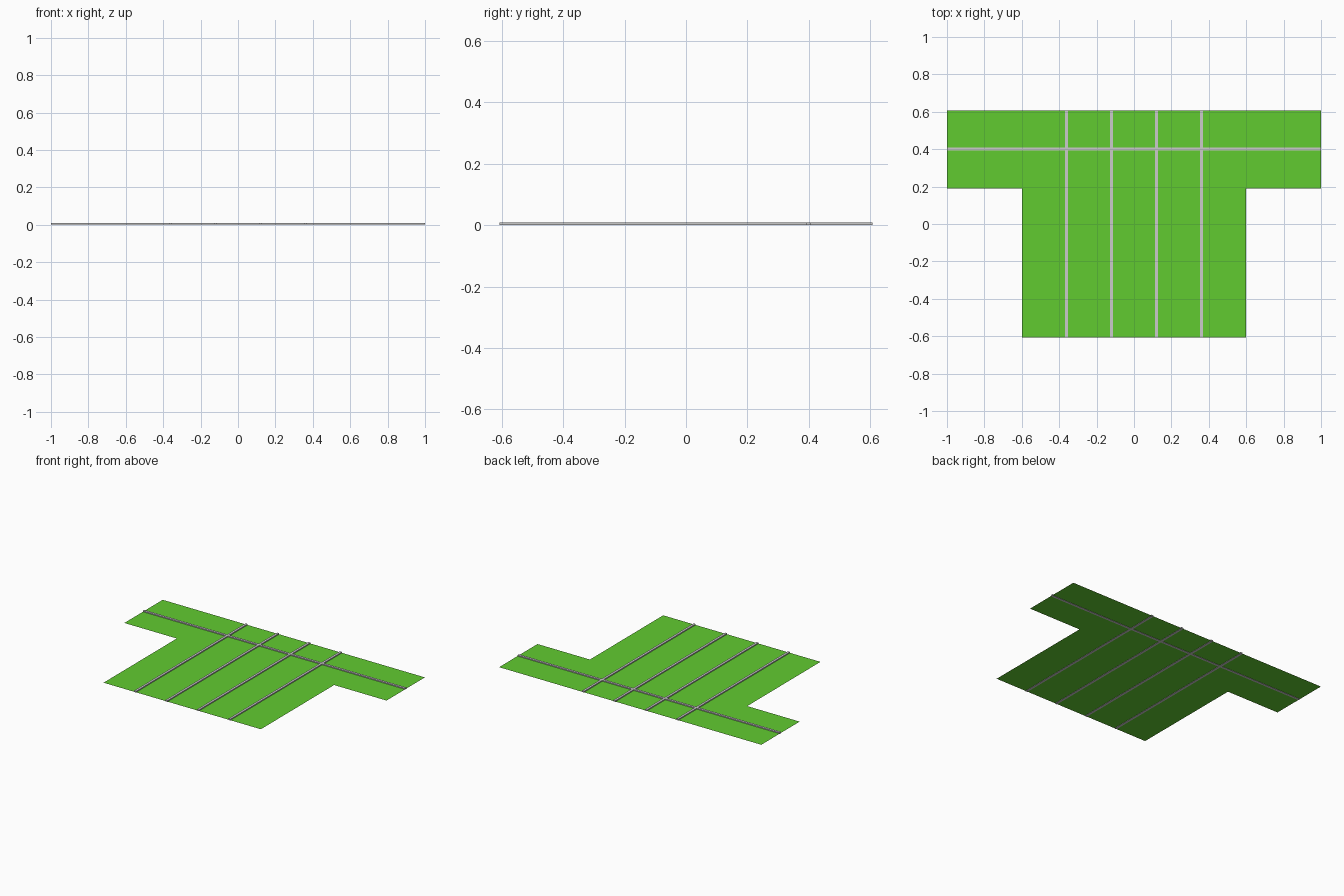
import bpy, bmesh

if "Cube" in bpy.data.objects:
    bpy.data.objects.remove(bpy.data.objects["Cube"])

HX, HY = 1.0, 0.608      # half extents
STEM, ARM_Y = 0.6, 0.19  # stem half width, lower edge of the arms
W, H = 0.008, 0.009      # strip half width and height
SHEET_Z = 0.002


def make_object(name, bm, color=None):
    mesh = bpy.data.meshes.new(name)
    bm.to_mesh(mesh)
    bm.free()
    obj = bpy.data.objects.new(name, mesh)
    bpy.context.collection.objects.link(obj)
    if color:
        mat = bpy.data.materials.new(name + "_colour")
        mat.diffuse_color = color
        mat.use_nodes = True
        mat.node_tree.nodes["Principled BSDF"].inputs["Base Color"].default_value = mat.diffuse_color
        mesh.materials.append(mat)
    return obj


# T-shaped green sheet
outline = [(-STEM, -HY), (STEM, -HY), (STEM, ARM_Y), (HX, ARM_Y),
           (HX, HY), (-HX, HY), (-HX, ARM_Y), (-STEM, ARM_Y)]
bm = bmesh.new()
bm.faces.new([bm.verts.new((x, y, SHEET_Z)) for x, y in outline])
make_object("grass_sheet", bm, (0.12, 0.6, 0.03, 1))

# Lattice of grey strips: four lengthwise, one across, joined at the crossings
strip_x = [-0.36, -0.12, 0.12, 0.36]
cross_y = 0.4
xs = [-HX] + [x + s for x in strip_x for s in (-W, W)] + [HX]
ys = [-HY, cross_y - W, cross_y + W, HY]
bm = bmesh.new()
for i in range(len(xs) - 1):
    for j in range(len(ys) - 1):
        if i % 2 == 1 or j == 1:
            corners = [(xs[i], ys[j]), (xs[i + 1], ys[j]),
                       (xs[i + 1], ys[j + 1]), (xs[i], ys[j + 1])]
            bm.faces.new([bm.verts.new((x, y, 0)) for x, y in corners])
bmesh.ops.remove_doubles(bm, verts=bm.verts[:], dist=1e-5)
base = bm.faces[:]
top = bmesh.ops.extrude_face_region(bm, geom=base, use_keep_orig=True)["geom"]
bmesh.ops.translate(bm, vec=(0, 0, H),
                    verts=[v for v in top if isinstance(v, bmesh.types.BMVert)])
bmesh.ops.recalc_face_normals(bm, faces=bm.faces[:])
make_object("path_strips", bm)
